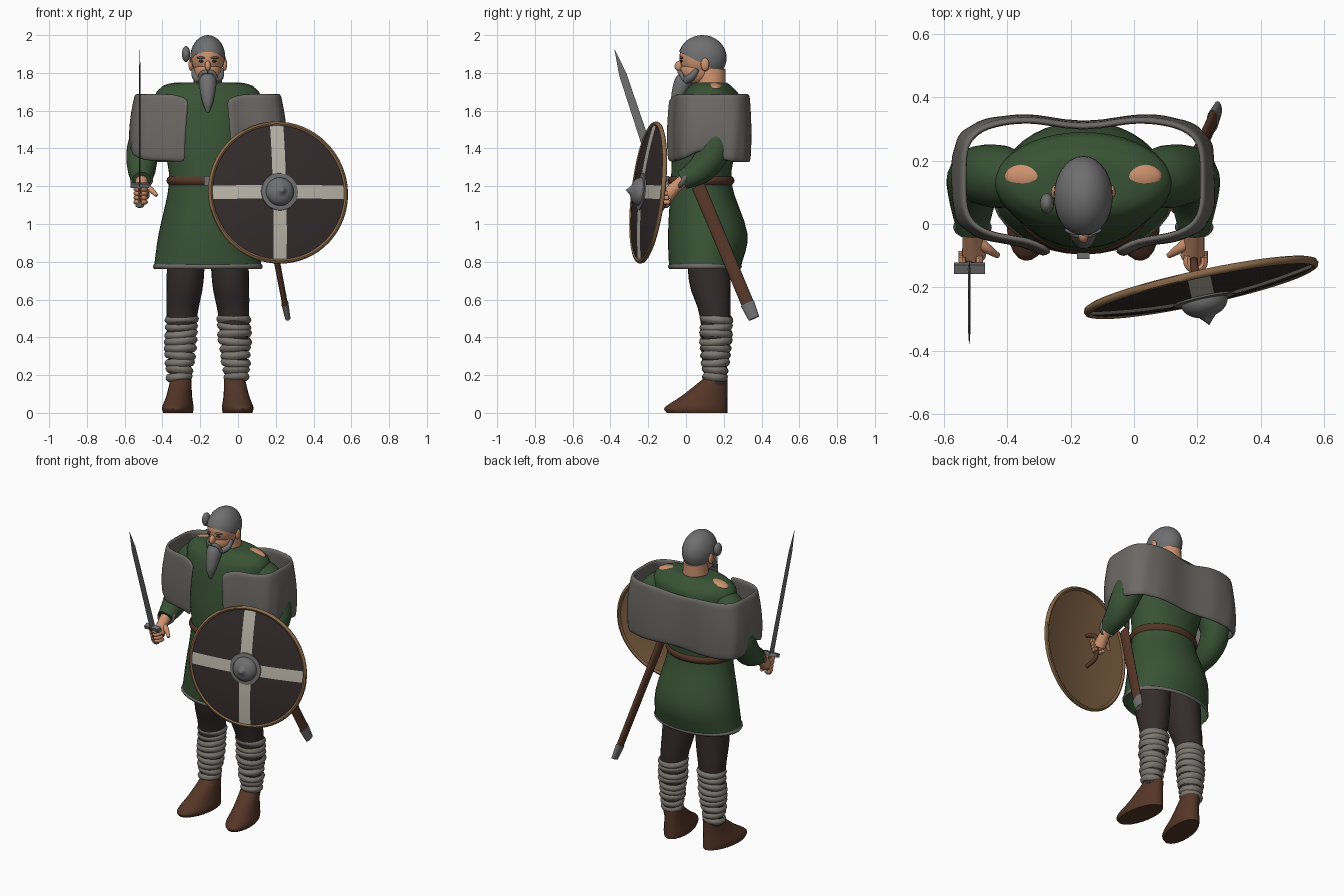
import bpy, bmesh, math, random
from mathutils import Vector, Matrix

random.seed(4)
cube = bpy.data.objects.get("Cube")
if cube:
    bpy.data.objects.remove(cube, do_unlink=True)
CENTRE = -.16  # x of the body's own middle line


def material(name, *colour):
    m = bpy.data.materials.new(name)
    m.use_nodes = True
    m.diffuse_color = (*colour, 1)
    m.node_tree.nodes["Principled BSDF"].inputs["Base Color"].default_value = (*colour, 1)
    return m


GREEN = material("tunic green", .04, .085, .035)
FUR = material("shawl grey", .15, .14, .13)
SKIN = material("skin", .62, .29, .16)
DARK = material("dark cloth", .035, .025, .025)
BROWN = material("brown leather", .09, .037, .02)
TAN = material("tan wood", .25, .14, .065)
CREAM = material("cream paint", .5, .47, .4)
STEEL = material("steel grey", .16, .16, .16)
WRAP = material("wrap grey", .2, .185, .165)


def finish(name, bm, *materials, location=(0, 0, 0), rotation=(0, 0, 0)):
    bmesh.ops.recalc_face_normals(bm, faces=bm.faces)
    mesh = bpy.data.meshes.new(name)
    bm.to_mesh(mesh)
    bm.free()
    for m in materials:
        mesh.materials.append(m)
    mesh.shade_smooth()
    mesh.set_sharp_from_angle(angle=math.radians(45))
    ob = bpy.data.objects.new(name, mesh)
    ob.location, ob.rotation_euler = location, rotation
    bpy.context.scene.collection.objects.link(ob)
    return ob


def spline(points, steps):
    """Catmull-Rom resampling of a list of tuples."""
    p = [Vector(q) for q in points]
    p = [2 * p[0] - p[1], *p, 2 * p[-1] - p[-2]]
    out = []
    for a, b, c, d in zip(p, p[1:], p[2:], p[3:]):
        for j in range(steps):
            t = j / steps
            bend = (2 * a - 5 * b + 4 * c - d) * t + (3 * b - a - 3 * c + d) * t * t
            out.append(b + (c - a + bend) * t / 2)
    return out + [p[-2]]


def tube(name, points, mat, side=1, sides=24, steps=4, level=False, cap=True):
    """Skin rings (x, y, z, radius or two radii); x counts outward from the middle."""
    bm = bmesh.new()
    path = spline([(side * x, *rest) for x, *rest in points], steps)
    rings = []
    for i, q in enumerate(path):
        before, after = path[max(i - 1, 0)], path[min(i + 1, len(path) - 1)]
        along = Vector((0, 0, 1)) if level else (after.xyz - before.xyz).normalized()
        across = (Vector((1, 0, 0)) - along * along.x).normalized()
        other = along.cross(across)
        ring = []
        for j in range(sides):
            a = math.tau * j / sides
            ring.append(bm.verts.new(q.xyz + across * q[3] * math.cos(a) + other * q[-1] * math.sin(a)))
        rings.append(ring)
    for low, high in zip(rings, rings[1:]):
        for j in range(sides):
            k = (j + 1) % sides
            bm.faces.new((low[j], low[k], high[k], high[j]))
    if cap:
        bm.faces.new(rings[0])
        bm.faces.new(rings[-1])
    return finish(name, bm, mat, location=(CENTRE, 0, 0))


def stack(name, rings, mat, **options):
    """Level rings (y, z, radius x, radius y) on the middle line."""
    return tube(name, [(0, *ring) for ring in rings], mat, level=True, **options)


def band(name, location, rx, ry, height, bulge, mat, rotation=(0, 0, 0)):
    """Rounded strap round an elliptical limb."""
    rings = []
    for j in range(5):
        out = bulge * math.sin(math.pi * j / 4)
        rings.append((0, height * (j / 4 - .5), rx + out, ry + out))
    ob = stack(name, rings, mat, sides=32, steps=1, cap=False)
    ob.location, ob.rotation_euler = location, rotation


def blob(name, place, size, mat, side=1, rotation=(0, 0, 0), cut=None):
    bm = bmesh.new()
    bmesh.ops.create_uvsphere(bm, u_segments=28, v_segments=18, radius=1)
    bmesh.ops.scale(bm, vec=size, verts=bm.verts)
    if cut:
        bmesh.ops.bisect_plane(bm, geom=bm.verts[:] + bm.edges[:] + bm.faces[:],
                               plane_co=cut[0], plane_no=cut[1], clear_inner=True)
    x, y, z = place
    finish(name, bm, mat, location=(CENTRE + side * x, y, z), rotation=rotation)


def box(name, place, size, mat, side=1, rotation=(0, 0, 0)):
    bm = bmesh.new()
    bmesh.ops.create_cube(bm, size=1)
    bmesh.ops.scale(bm, vec=size, verts=bm.verts)
    x, y, z = place
    finish(name, bm, mat, location=(CENTRE + side * x, y, z), rotation=rotation)


# Tunic, hem and belt
stack("tunic", [(.1, .77, .285, .19), (.115, .95, .26, .21), (.08, 1.22, .205, .16), (.1, 1.42, .235, .17),
                (.13, 1.65, .28, .16), (.13, 1.72, .25, .12), (.13, 1.745, .18, .09), (.13, 1.75, .08, .07)],
      GREEN, sides=40, cap=False)
band("hem_trim", (CENTRE, .1, .775), .284, .189, .024, .007, FUR)
band("belt", (CENTRE, .08, 1.23), .207, .165, .045, .012, BROWN)
box("belt_buckle", (0, -.1, 1.23), (.04, .02, .05), STEEL)

# Head, hair and beard
stack("neck", [(.13, 1.69, .08, .08), (.13, 1.82, .07, .08)], SKIN)
blob("skull", (0, .087, 1.88), (.087, .122, .116), SKIN)
blob("jaw", (0, .06, 1.81), (.073, .09, .075), SKIN)
blob("hair", (0, .087, 1.88), (.093, .128, .12), STEEL, cut=((0, 0, -.03), (0, .5, 1)))
blob("side_bun", (.115, .065, 1.9), (.022, .032, .042), STEEL, side=-1)
blob("nose", (0, -.036, 1.837), (.016, .024, .028), SKIN, rotation=(-.3, 0, 0))
blob("mouth", (0, -.027, 1.788), (.025, .008, .007), BROWN)
tube("beard", [(0, .01, 1.78, .045), (0, -.02, 1.74, .046), (0, -.05, 1.65, .03), (0, -.055, 1.59, .007)], STEEL)


def face_and_shoulder(name, s):
    blob(name + "_ear", (.09, .1, 1.845), (.012, .022, .034), SKIN, s)
    blob(name + "_eye", (.034, -.024, 1.862), (.014, .006, .007), DARK, s)
    blob(name + "_brow", (.036, -.025, 1.88), (.024, .008, .006), STEEL, s, (0, 0, s * .3))
    tube(name + "_moustache", [(0, -.036, 1.805, .01), (.03, -.03, 1.8, .011), (.05, -.01, 1.76, .008)], STEEL, s)
    tube(name + "_jaw_beard", [(.074, .06, 1.82, .012), (.064, .03, 1.78, .02), (.04, 0, 1.76, .02)], STEEL, s)
    blob(name + "_shoulder_patch", (.185, .15, 1.727), (.064, .04, .02), SKIN, s, (0, s * .15, 0))


def arm(name, s):
    tube(name + "_sleeve", [(.2, .14, 1.64, .08), (.27, .15, 1.56, .1), (.34, .15, 1.4, .088),
                            (.35, .08, 1.29, .075), (.35, -.02, 1.23, .05)], GREEN, s)
    band(name + "_cuff", (CENTRE + s * .35, -.01, 1.235), .053, .05, .025, .008, FUR, (1, 0, 0))
    tube(name + "_wrist", [(.35, 0, 1.24, .034), (.35, -.05, 1.2, .032), (.345, -.1, 1.15, .038)], SKIN, s)
    tube(name + "_thumb", [(.33, -.06, 1.19, .02), (.3, -.08, 1.18, .015), (.27, -.1, 1.15, .009)], SKIN, s)
    # Fingers curl round an upright grip
    for i in range(4):
        curl = []
        for j in range(6):
            a = math.pi * (j / 4 - .1)
            curl.append((.355 + .028 * math.cos(a), -.115 + .007 * i - .03 * math.sin(a), 1.185 - .023 * i, .012))
        tube(name + "_finger", curl, SKIN, s, sides=8, steps=2)


def leg(name, s):
    tube(name + "_trouser", [(.11, .12, 1, .1, .115), (.12, .125, .7, .098, .11), (.138, .155, .5, .08, .08),
                             (.15, .155, .15, .05, .055)], DARK, s, level=True)
    for i in range(9):
        f = i / 8
        r = .058 + .02 * min(1, 1.5 * f) + random.uniform(-.003, .003)
        tilt = (random.uniform(-.14, .14), random.uniform(-.14, .14), 0)
        band(name + "_leg_wrap", (CENTRE + s * (.152 - .014 * f), .153 + .008 * f, .19 + .305 * f),
             r, r - .003, .042, .013, WRAP, tilt)
    # Boot: a fixed heel, with the toe drawn in as it rises
    heel, rings = .065, []
    for z, toe, width in ((0, .26, .075), (.03, .27, .08), (.09, .18, .066), (.18, .065, .055)):
        rings.append(((heel - toe) / 2, z, width, (heel + toe) / 2))
    boot = stack(name + "_boot", rings, BROWN)
    boot.location = (CENTRE + s * .142, .155, 0)
    boot.rotation_euler = (0, 0, s * .16)


for name, s in (("left", 1), ("right", -1)):
    face_and_shoulder(name, s)
    arm(name, s)
    leg(name, s)


# Fur shawl: an upright rounded band round the shoulders, open in front
def root(v):
    return math.copysign(math.sqrt(abs(v)), v)


bm = bmesh.new()
count, rows, gap = 64, 9, .07
columns = []
for i in range(count + 1):
    a = gap + (math.tau - 2 * gap) * i / count
    x, y = .375 * root(math.sin(a)), -.19 * root(math.cos(a))
    middle = math.exp(-(x / .1) ** 2)
    front = middle if y < 0 else 0
    y -= front * .1 if y < 0 else middle * .03
    top = 1.69 - .03 * middle - .05 * front
    bottom = 1.325 + .06 * math.exp(-((y + .05) / .09) ** 2) * (1 - front)
    column = []
    for j in range(rows):
        t = j / (rows - 1)
        fold = .01 * t * math.sin(i * 1.3 + t * 3)
        spread = 1 + .08 * math.sin(t * 2.2) + fold
        px = x * spread + math.copysign(.04 * t * front, x)
        py = .14 + y * (1 + .05 * math.sin(t * 2.6) + fold)
        column.append(bm.verts.new((px, py, top + (bottom - top) * t)))
    columns.append(column)
for a, b in zip(columns, columns[1:]):
    for j in range(rows - 1):
        bm.faces.new((a[j], b[j], b[j + 1], a[j + 1]))
shawl = finish("fur_shawl", bm, FUR, location=(CENTRE, 0, 0))
solid = shawl.modifiers.new("thickness", "SOLIDIFY")
solid.thickness, solid.offset = .022, 0
soft = shawl.modifiers.new("soften", "SUBSURF")
soft.levels = soft.render_levels = 1

# Scabbard on the left hip
tube("scabbard", [(.29, .065, 1.2, .018, .036), (.41, .33, .57, .015, .034)], BROWN, steps=1)
tube("scabbard_tip", [(.408, .325, .58, .019, .038), (.424, .36, .5, .014, .03)], STEEL, steps=1)

# Sword leaning forward in the right hand
LEAN = .32


def on_sword(d, *radii):
    return (.36, -.14 - d * math.sin(LEAN), 1.205 + d * math.cos(LEAN), *radii)


tube("sword_blade", [on_sword(0, .004, .025), on_sword(.62, .004, .02), on_sword(.755, .001, .001)],
     STEEL, -1, sides=4, steps=1)
tube("sword_grip", [on_sword(-.11, .013), on_sword(0, .015)], BROWN, -1, steps=1)
box("sword_guard", on_sword(0), (.098, .03, .022), STEEL, -1, (LEAN, 0, 0))
blob("sword_pommel", on_sword(-.11), (.024, .018, .016), STEEL, -1)

# Shield: lathed parts in a tilted frame
normal = Vector((.21, -.97, .115)).normalized()
up = (Vector((0, 0, 1)) - normal * normal.z).normalized()
frame = Matrix((up.cross(normal), up, normal)).transposed().to_4x4()
frame.translation = (.213, -.205, 1.167)
RADIUS, STRIPE = .372, .036


def lathe(name, profile, *materials, paint=None):
    bm = bmesh.new()
    verts = [bm.verts.new((r, 0, h)) for r, h in profile]
    edges = [bm.edges.new(pair) for pair in zip(verts, verts[1:])]
    bmesh.ops.spin(bm, geom=verts + edges, axis=(0, 0, 1), cent=(0, 0, 0), steps=64, angle=math.tau)
    bmesh.ops.remove_doubles(bm, verts=bm.verts, dist=.0005)
    if paint:
        paint(bm)
    finish(name, bm, *materials).matrix_world = frame


def paint_cross(bm):
    for axis in (Vector((1, 0, 0)), Vector((0, 1, 0))):
        for edge in (-STRIPE, STRIPE):
            bmesh.ops.bisect_plane(bm, geom=bm.verts[:] + bm.edges[:] + bm.faces[:],
                                   plane_co=axis * edge, plane_no=axis)
    for face in bm.faces:
        c = face.calc_center_median()
        face.material_index = int(min(abs(c.x), abs(c.y)) < STRIPE)


def arc(r, h, radius, height, start, stop):
    angles = [start + (stop - start) * i / 8 for i in range(9)]
    return [(r + radius * math.cos(a), h + height * math.sin(a)) for a in angles]


dome = [(RADIUS * i / 6, .035 * (1 - (i / 6) ** 2)) for i in range(7)]
lathe("shield_face", dome, DARK, CREAM, paint=paint_cross)
lathe("shield_back", [(r, h - .012) for r, h in dome], TAN)
lathe("shield_rim", arc(RADIUS - .006, -.005, .013, .013, 0, math.tau), TAN)
lathe("shield_boss", [(.1, .028), (.098, .038), *arc(0, .04, .075, .052, 0, 1.2), (.012, .104), (0, .118)], STEEL)
tube("shield_handle", [(.36, -.195, 1.26, .012), (.35, -.13, 1.23, .013), (.35, -.115, 1.15, .013),
                       (.35, -.13, 1.08, .013), (.36, -.2, 1.05, .012)], BROWN)
